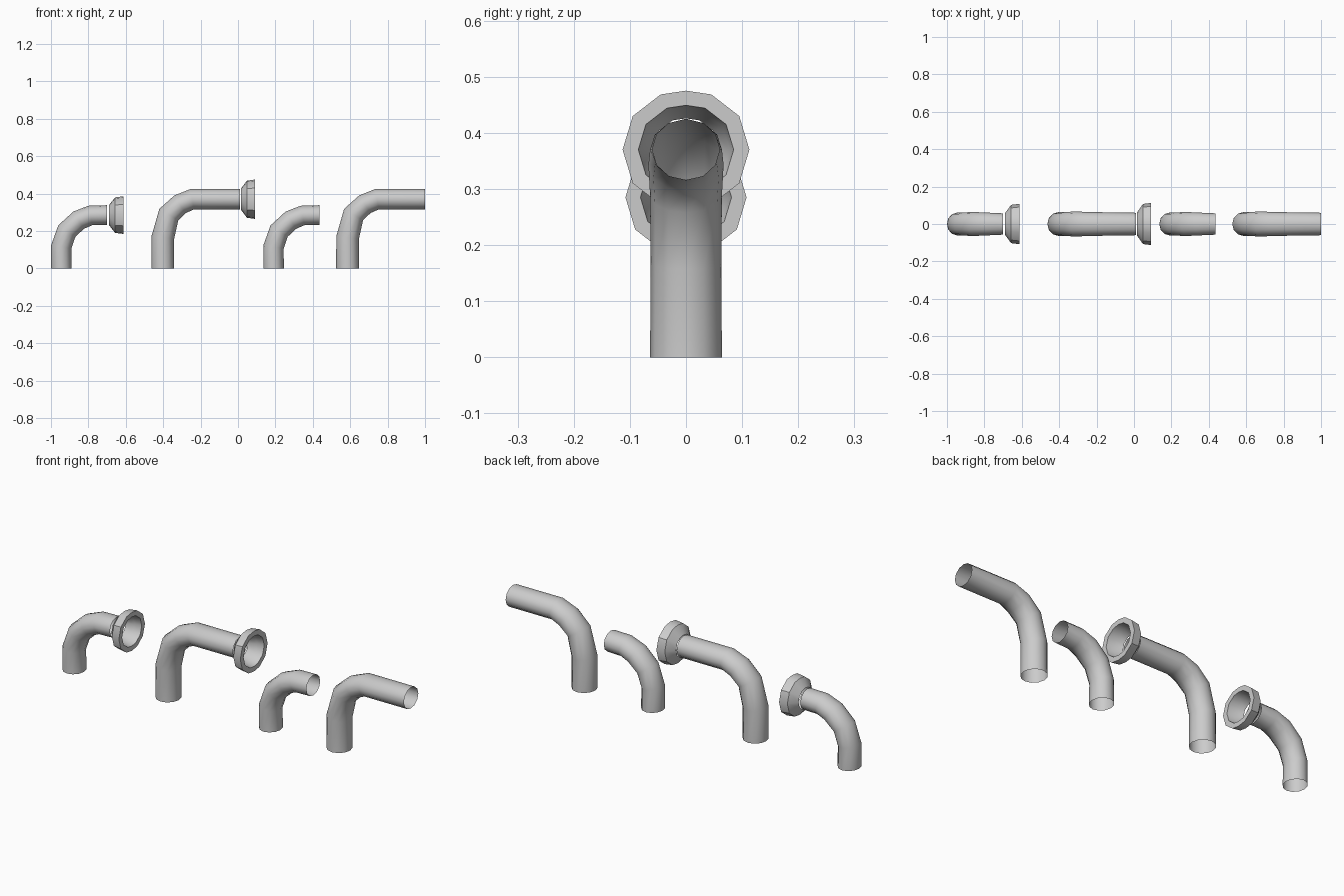
import bpy, bmesh, math
from mathutils import Vector

if "Cube" in bpy.data.objects:
    bpy.data.objects.remove(bpy.data.objects["Cube"])

N = 12


def loft(name, rings, angle):
    """Skin a list of point rings into an open tube."""
    bm = bmesh.new()
    vr = [[bm.verts.new(p) for p in ring] for ring in rings]
    for a, b in zip(vr, vr[1:]):
        for i in range(N):
            j = (i + 1) % N
            bm.faces.new((a[i], a[j], b[j], b[i]))
    bmesh.ops.recalc_face_normals(bm, faces=bm.faces)
    me = bpy.data.meshes.new(name)
    bm.to_mesh(me)
    bm.free()
    ob = bpy.data.objects.new(name, me)
    bpy.context.collection.objects.link(ob)
    bpy.ops.object.select_all(action='DESELECT')
    ob.select_set(True)
    bpy.context.view_layer.objects.active = ob
    bpy.ops.object.shade_smooth_by_angle(angle=math.radians(angle))
    return ob


def pipe(name, path, radii, dx):
    """Bent pipe: path of (x, z), radii of (in bend plane, along y)."""
    pts = [Vector((x + dx, 0, z)) for x, z in path]
    rings = []
    for k, (p, (rn, ry)) in enumerate(zip(pts, radii)):
        if k == 0:
            t = Vector((0, 0, 1))
        elif k == len(pts) - 1:
            t = Vector((1, 0, 0))
        else:
            t = ((p - pts[k-1]).normalized() + (pts[k+1] - p).normalized()).normalized()
        n = Vector((-t.z, 0, t.x))
        rings.append([p + n * rn * math.sin(2 * math.pi * i / N)
                      + Vector((0, ry * math.cos(2 * math.pi * i / N), 0)) for i in range(N)])
    loft(name, rings, 50)


# Slightly uneven twelve-sided outline of the flange, unit-sized
quarter = [(1.0, 0), (.84, .53), (.40, .87)]
half = quarter + [(0, .93)] + [(-y, z) for y, z in reversed(quarter)]
outline = half + [(-y, -z) for y, z in half[1:-1]]


def flange(name, x, z, s):
    """Cone and rim outside, tapered recess inside: (x offset, radius)."""
    profile = [(0, .06), (.033, .107), (.077, .113), (.077, .085), (.04, .078), (0, .06)]
    loft(name, [[(x + px, y * r * s, z + h * r * s) for y, h in outline]
                for px, r in profile], 35)


short_path = [(-.945, 0), (-.945, .115), (-.915, .20), (-.852, .258), (-.79, .283), (-.70, .285)]
short_radii = [(.055, .061), (.055, .06), (.055, .062), (.054, .064), (.053, .061), (.053, .057)]
long_path = [(-.402, 0), (-.402, .165), (-.37, .288), (-.31, .343), (-.245, .37), (.012, .37)]
long_radii = [(.061, .064), (.061, .063), (.059, .064), (.056, .067), (.055, .064), (.055, .06)]

# Flanged pair
pipe("short_pipe_flanged", short_path, short_radii, 0)
flange("short_pipe_flange", -.69, .285, .955)
pipe("long_pipe_flanged", long_path, long_radii, 0)
flange("long_pipe_flange", .015, .37, 1)

# Plain pair
pipe("short_pipe_plain", short_path, short_radii, 1.135)
pipe("long_pipe_plain", long_path, long_radii, .988)
